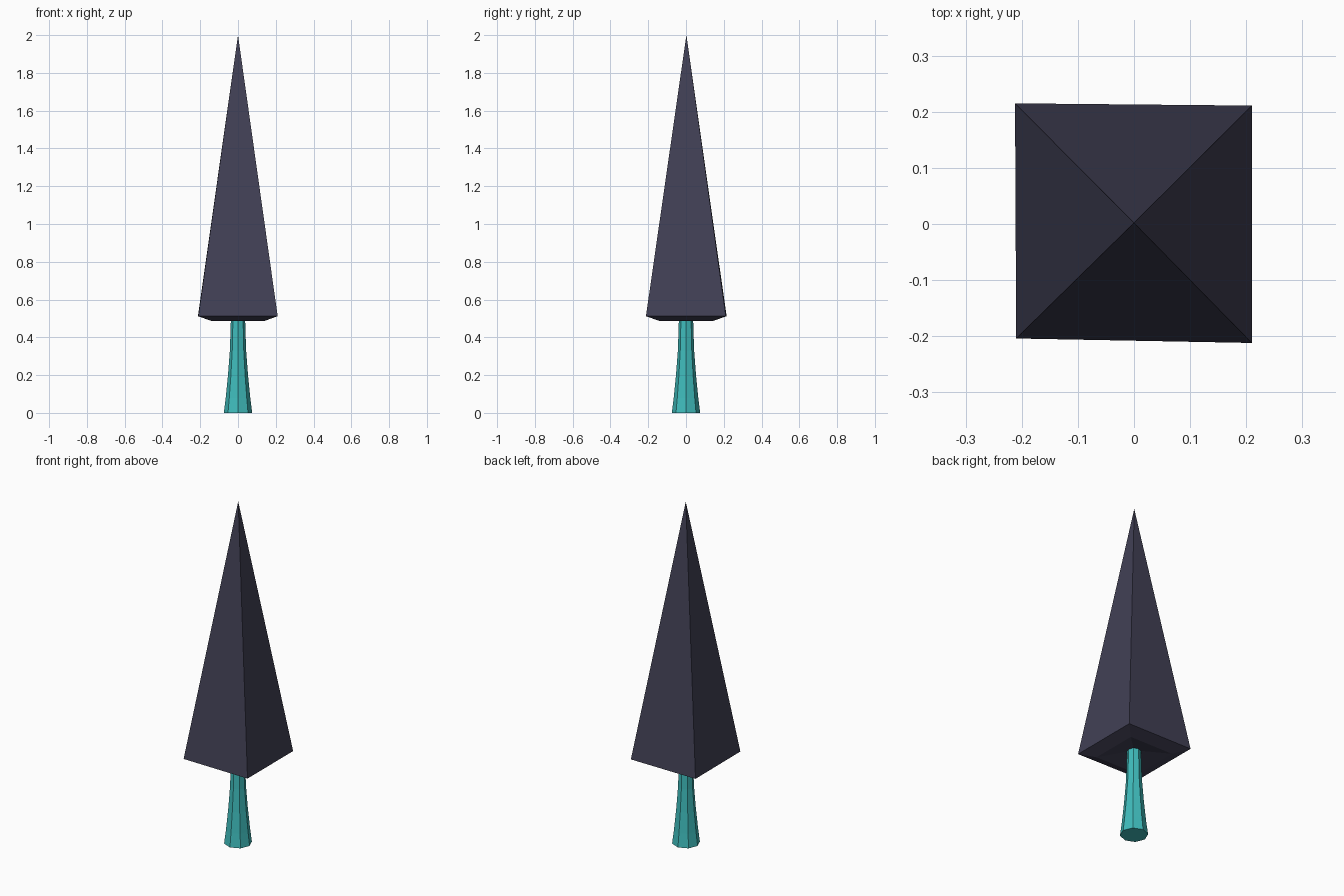
import bpy, bmesh
from math import cos, sin, pi

cube = bpy.data.objects.get("Cube")
if cube:
    bpy.data.objects.remove(cube, do_unlink=True)


def material(name, rgb):
    mat = bpy.data.materials.new(name)
    mat.use_nodes = True
    mat.diffuse_color = (*rgb, 1)
    mat.node_tree.nodes["Principled BSDF"].inputs["Base Color"].default_value = (*rgb, 1)
    return mat


def ring(bm, points, z):
    return [bm.verts.new((x, y, z)) for x, y in points]


def bridge(bm, lower, upper):
    n = len(lower)
    for i in range(n):
        j = (i + 1) % n
        bm.faces.new((lower[i], lower[j], upper[j], upper[i]))


def fan(bm, loop, tip):
    for i in range(len(loop)):
        bm.faces.new((loop[i], loop[(i + 1) % len(loop)], tip))


def finish(bm, name, mat):
    bmesh.ops.recalc_face_normals(bm, faces=bm.faces[:])
    mesh = bpy.data.meshes.new(name)
    bm.to_mesh(mesh)
    bm.free()
    mesh.materials.append(mat)
    obj = bpy.data.objects.new(name, mesh)
    bpy.context.collection.objects.link(obj)
    return obj


# Flared eight-sided trunk
bm = bmesh.new()
profile = [(0.075, 0), (0.065, 0.08), (0.053, 0.2), (0.043, 0.33), (0.037, 0.52)]
rings = []
for radius, z in profile:
    circle = [(radius * cos(i * pi / 4), radius * sin(i * pi / 4)) for i in range(8)]
    rings.append(ring(bm, circle, z))
for lower, upper in zip(rings, rings[1:]):
    bridge(bm, lower, upper)
bm.faces.new(rings[0])
bm.faces.new(rings[-1])
finish(bm, "trunk", material("teal bark", (0.05, 0.50, 0.50)))

# Tall four-sided crown, with a bevelled rim and a shallow hollow underneath
bm = bmesh.new()
corners = [(-0.21, -0.204), (0.21, -0.212), (0.21, 0.211), (-0.212, 0.215)]
rim = ring(bm, corners, 0.512)
lip = ring(bm, [(x * 0.67, y * 0.67) for x, y in corners], 0.487)
fan(bm, rim, bm.verts.new((0, 0.002, 2)))
bridge(bm, lip, rim)
fan(bm, lip, bm.verts.new((0, 0, 0.52)))
finish(bm, "crown", material("dark slate foliage", (0.053, 0.051, 0.09)))
